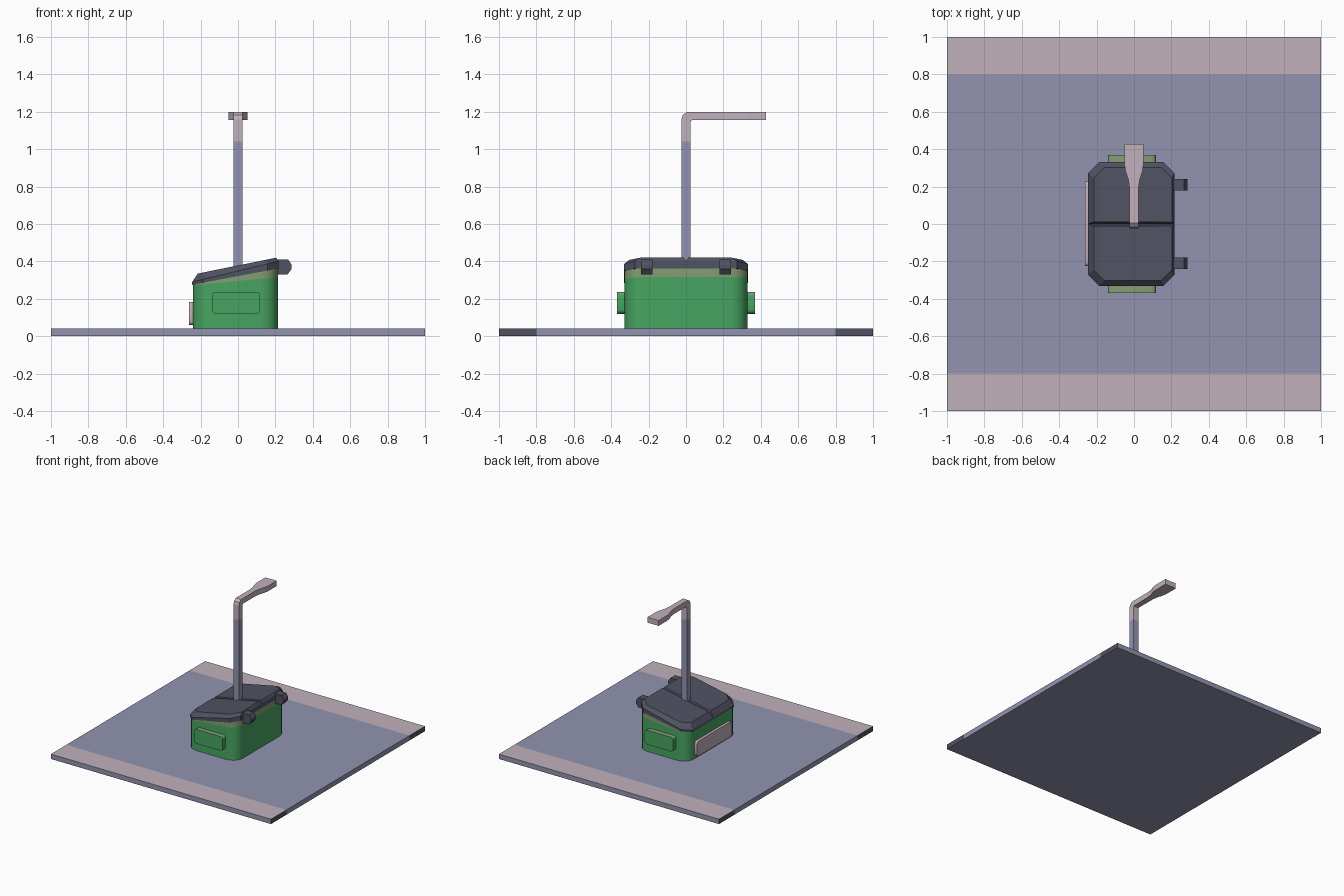
import bpy, bmesh, math

if "Cube" in bpy.data.objects:
    bpy.data.objects.remove(bpy.data.objects["Cube"])

def mat(name, rgb):
    m = bpy.data.materials.new(name)
    lin = [((c / 255 + 0.055) / 1.055) ** 2.4 for c in rgb]
    m.diffuse_color = (*lin, 1)
    m.use_nodes = True
    m.node_tree.nodes["Principled BSDF"].inputs["Base Color"].default_value = m.diffuse_color
    return m

BLUE = mat("blue grey", (146, 148, 176))
PINK = mat("pale pink grey", (194, 177, 187))
DARK = mat("dark slate", (80, 82, 98))
GREEN = mat("green", (72, 165, 98))
OLIVE = mat("olive green", (131, 158, 116))

def finish(name, bm, mats, rule=None, smooth=0):
    bmesh.ops.recalc_face_normals(bm, faces=bm.faces)
    bm.normal_update()
    if rule:
        for f in bm.faces:
            f.material_index = rule(f)
    me = bpy.data.meshes.new(name)
    bm.to_mesh(me)
    bm.free()
    ob = bpy.data.objects.new(name, me)
    bpy.context.collection.objects.link(ob)
    for m in mats:
        me.materials.append(m)
    if smooth:
        bpy.ops.object.select_all(action='DESELECT')
        ob.select_set(True)
        bpy.context.view_layer.objects.active = ob
        bpy.ops.object.shade_smooth_by_angle(angle=math.radians(smooth))
    return ob

def loft(rings):
    """Join equal-length point rings and cap both ends."""
    bm = bmesh.new()
    vs = [[bm.verts.new(p) for p in r] for r in rings]
    n = len(vs[0])
    for a, b in zip(vs, vs[1:]):
        for i in range(n):
            j = (i + 1) % n
            bm.faces.new((a[i], a[j], b[j], b[i]))
    bm.faces.new(vs[0][::-1])
    bm.faces.new(vs[-1])
    return bm

def rounded(x0, x1, y0, y1, r, seg):
    """Rounded rectangle outline."""
    pts = []
    for k, (cx, cy) in enumerate([(x1 - r, y1 - r), (x0 + r, y1 - r),
                                  (x0 + r, y0 + r), (x1 - r, y0 + r)]):
        for i in range(seg + 1):
            a = math.pi / 2 * (k + i / seg)
            pts.append((cx + r * math.cos(a), cy + r * math.sin(a)))
    return pts

# paving slab, pale strips at both y ends
bm = loft([[(x, y, z) for x, y in [(-1, -1), (1, -1), (1, 1), (-1, 1)]] for z in (0, 0.04)])
for y in (-0.8, 0.8):
    bmesh.ops.bisect_plane(bm, geom=bm.verts[:] + bm.edges[:] + bm.faces[:],
                           plane_co=(0, y, 0), plane_no=(0, 1, 0))

def slab_rule(f):
    if abs(f.calc_center_median().y) < 0.8:
        return 0
    return 1 if f.normal.z > 0.5 else 2 if abs(f.normal.x) > 0.5 else 0
finish("paving_slab", bm, [BLUE, PINK, DARK], slab_rule)

# bin body with olive band under the sloping lid
def lid_base(x):
    return 0.275 + (x + 0.245) * 0.19
plan = rounded(-0.24, 0.213, -0.328, 0.328, 0.09, 5)
bm = loft([[(x, y, 0.04) for x, y in plan],
           [(x, y, 0.272 + (x + 0.245) * 0.095) for x, y in plan],
           [(x, y, lid_base(x) + 0.004) for x, y in plan]])
finish("bin_body", bm, [GREEN, OLIVE],
       lambda f: int(f.calc_center_median().z > 0.255 and abs(f.normal.z) < 0.5
                     and max(v.co.z for v in f.verts) > lid_base(f.verts[0].co.x) - 0.03
                     and min(v.co.z for v in f.verts) > 0.1), smooth=35)

# two lid halves with chamfered rims
def lid_outline(s, dl, dr, dy, di):
    xl, xr, y, c = -0.245 + dl, 0.216 - dr, 0.331 - dy, 0.058
    return [(x, s * yy) for x, yy in [(xl, di), (xr, di), (xr, y - c),
                                      (xr - c, y), (xl + c, y), (xl, y - c)]]
for s, side in ((-1, "front"), (1, "back")):
    full = lid_outline(s, 0, 0, 0, 0)
    top = lid_outline(s, 0.03, 0.012, 0.028, 0.012)
    bm = loft([[(x, y, lid_base(x)) for x, y in full],
               [(x, y, 0.29 + (x + 0.245) * 0.24) for x, y in full],
               [(x, y, 0.335 + (x + 0.215) * 0.202) for x, y in top]])
    finish("lid_" + side, bm, [DARK])

    # hinge knuckle
    prof = [(0.20, 0.33), (0.265, 0.33), (0.287, 0.36), (0.287, 0.382), (0.268, 0.41), (0.20, 0.41)]
    bm = loft([[(x, s * 0.21 + d, z) for x, z in prof] for d in (-0.031, 0.031)])
    finish("hinge_" + side, bm, [DARK])

    # side handle
    out = rounded(-0.14, 0.118, 0.12, 0.237, 0.022, 3)
    bm = loft([[(x, s * y, z) for x, z in out] for y in (0.31, 0.368)])
    finish("handle_" + side, bm, [GREEN, OLIVE], lambda f: int(f.normal.z > 0.6), smooth=35)

# pale panel on the left side
out = rounded(-0.225, 0.23, 0.06, 0.183, 0.02, 3)
finish("side_panel", loft([[(x, y, z) for y, z in out] for x in (-0.23, -0.262)]), [PINK], smooth=35)

# lamp post
w = 0.024
sq = [(-w, -w), (w, -w), (w, w), (-w, w)]
finish("lamp_post", loft([[(x, y, z) for x, y in sq] for z in (0.05, 1.04)]), [BLUE])

# lamp arm: stations of (half width, outer yz, inner yz)
stations = [(w, (-w, 1.04), (w, 1.04)), (w, (-w, 1.16), (w, 1.145)),
            (w, (-0.017, 1.183), (0.027, 1.152)), (w, (0.006, 1.2), (0.034, 1.156)),
            (w, (0.19, 1.2), (0.19, 1.156)), (0.03, (0.235, 1.2), (0.235, 1.156)),
            (0.045, (0.28, 1.2), (0.28, 1.156)), (0.051, (0.32, 1.2), (0.32, 1.156)),
            (0.051, (0.428, 1.2), (0.428, 1.156))]
finish("lamp_arm", loft([[(-h, *o), (h, *o), (h, *i), (-h, *i)] for h, o, i in stations]), [PINK])
